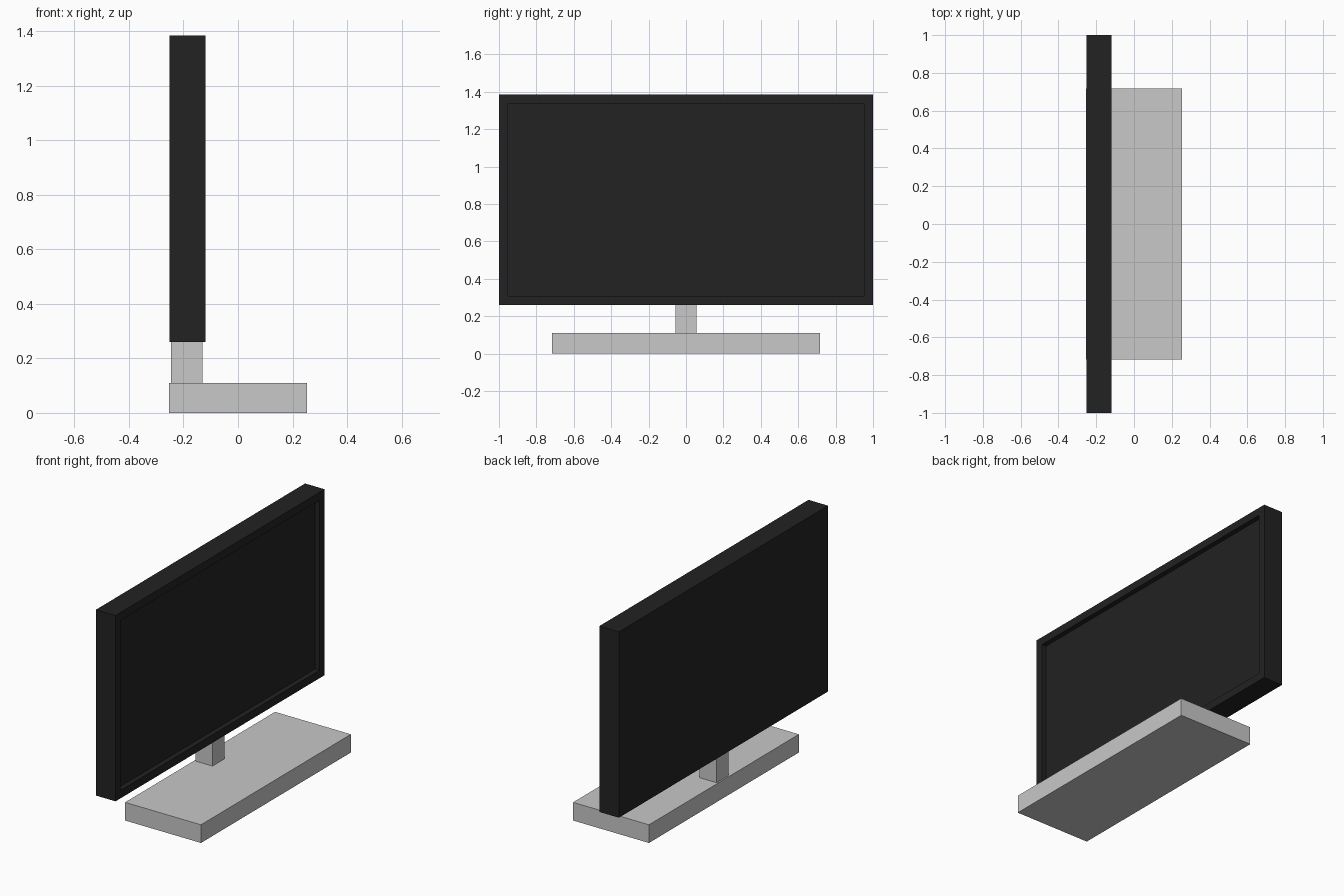
import bpy
import bmesh
from mathutils import Vector

cube = bpy.data.objects.get("Cube")
if cube:
    bpy.data.objects.remove(cube, do_unlink=True)


def material(name, value):
    mat = bpy.data.materials.new(name)
    mat.use_nodes = True
    colour = (value, value, value, 1)
    mat.diffuse_color = colour
    mat.node_tree.nodes["Principled BSDF"].inputs["Base Color"].default_value = colour
    return mat


def box(name, low, high, mat, recess=None):
    """Flat-shaded box; recess = (margin, depth) sinks a panel in its +x face."""
    low, high = Vector(low), Vector(high)
    size, centre = high - low, (low + high) / 2
    bm = bmesh.new()
    bmesh.ops.create_cube(bm, size=1)
    bmesh.ops.scale(bm, vec=size, verts=bm.verts)
    bmesh.ops.translate(bm, vec=centre, verts=bm.verts)
    if recess:
        margin, depth = recess
        bm.normal_update()
        front = max(bm.faces, key=lambda f: f.normal.x)
        # Frame border, then the vertical step down to the screen
        bmesh.ops.inset_individual(bm, faces=[front], thickness=margin)
        bmesh.ops.inset_individual(bm, faces=[front], thickness=0)
        bmesh.ops.translate(bm, vec=(-depth, 0, 0), verts=front.verts)
    mesh = bpy.data.meshes.new(name)
    bm.to_mesh(mesh)
    bm.free()
    mesh.materials.append(mat)
    obj = bpy.data.objects.new(name, mesh)
    bpy.context.collection.objects.link(obj)
    return obj


black = material("black plastic", 0.016)
grey = material("light grey plastic", 0.58)

# Stand
box("stand_base", (-0.254, -0.717, 0), (0.254, 0.717, 0.11), grey)
box("stand_post", (-0.245, -0.057, 0.11), (-0.131, 0.057, 0.26), grey)

# Display housing with recessed screen
box("display_panel", (-0.251, -1, 0.26), (-0.12, 1, 1.385), black, recess=(0.068, 0.03))
